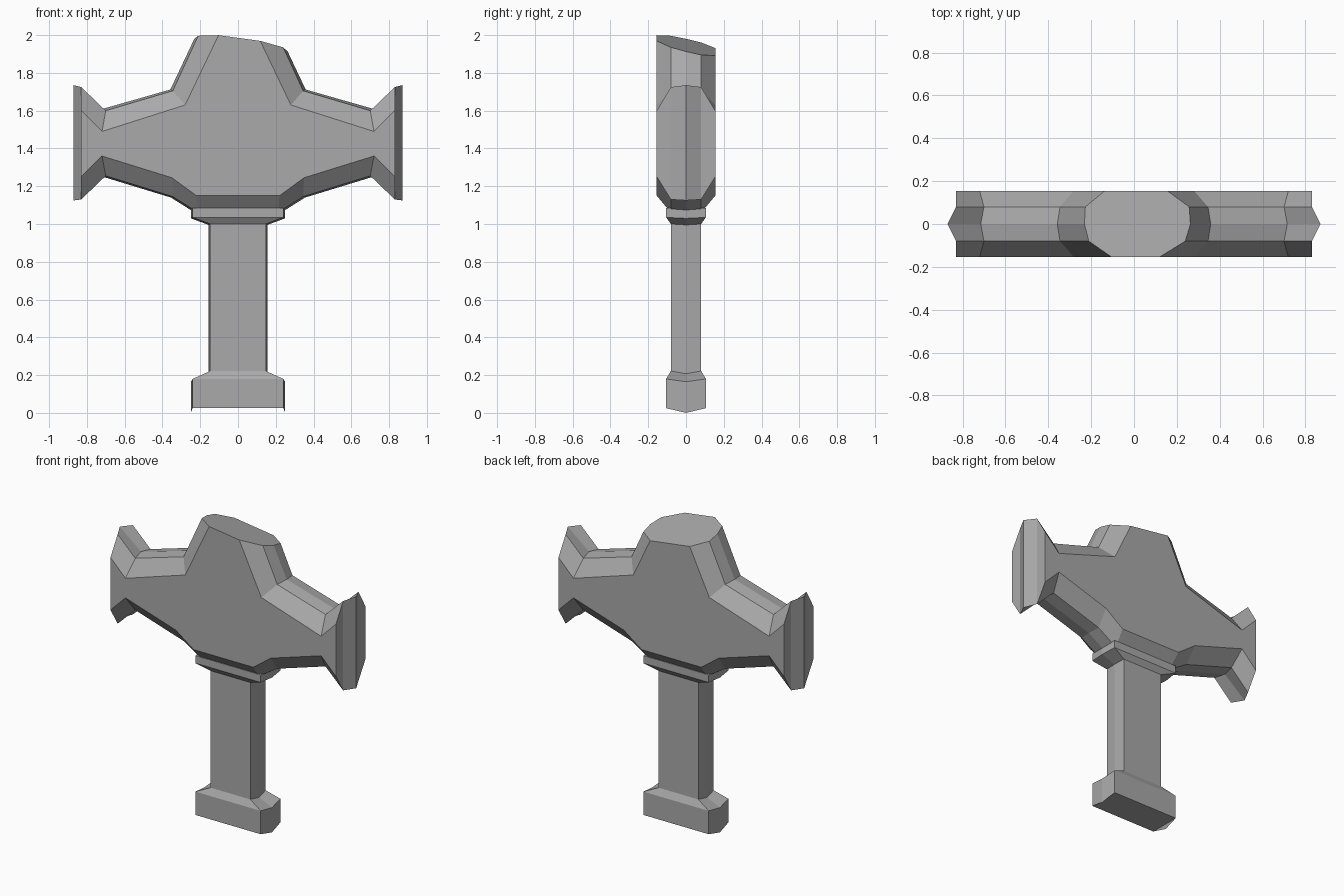
import bpy
import bmesh
from mathutils import Vector

if "Cube" in bpy.data.objects:
    bpy.data.objects.remove(bpy.data.objects["Cube"], do_unlink=True)

# Single plain grey
grey = bpy.data.materials.new("stone_grey")
grey.use_nodes = True
colour = (0.4, 0.4, 0.4, 1)
grey.diffuse_color = colour
grey.node_tree.nodes["Principled BSDF"].inputs["Base Color"].default_value = colour


def finish(bm, name):
    bmesh.ops.recalc_face_normals(bm, faces=bm.faces[:])
    mesh = bpy.data.meshes.new(name)
    bm.to_mesh(mesh)
    bm.free()
    mesh.materials.append(grey)
    obj = bpy.data.objects.new(name, mesh)
    bpy.context.collection.objects.link(obj)
    return obj


def bridge(bm, rings):
    """Join successive rings of vertices with quads."""
    for a, b in zip(rings, rings[1:]):
        n = len(a)
        for i in range(n):
            j = (i + 1) % n
            bm.faces.new((a[i], a[j], b[j], b[i]))


def hex_loft(name, sections):
    """Stack six-sided sections: (tip x, corner x, half depth, z, tip z)."""
    bm = bmesh.new()
    rings = []
    for tip, cx, d, z, tz in sections:
        pts = [(tip, 0, tz), (cx, d, z), (-cx, d, z),
               (-tip, 0, tz), (-cx, -d, z), (cx, -d, z)]
        rings.append([bm.verts.new(p) for p in pts])
    bridge(bm, rings)
    for r in (rings[0], rings[-1]):
        bm.faces.new((r[1], r[2], r[4], r[5]))
        bm.faces.new((r[0], r[1], r[5]))
        bm.faces.new((r[2], r[3], r[4]))
    return finish(bm, name)


# Hammer head: half outlines of the flat face, the chamfer and the centre ridge
face = [(.22, 1.15), (.35, 1.245), (.72, 1.36), (.83, 1.25),
        (.83, 1.60), (.72, 1.49), (.28, 1.63), (.055, 2.1)]
chamfer = [(.21, 1.06), (.345, 1.145), (.70, 1.255), (.83, 1.13),
           (.83, 1.725), (.70, 1.60), (.345, 1.705), (.163, 2.1)]
ridge = [(.22, 1.055), (.355, 1.14), (.715, 1.25), (.87, 1.125),
         (.87, 1.735), (.715, 1.61), (.358, 1.712), (.175, 2.1)]

bm = bmesh.new()
rings = []
for y, half in ((-.155, face), (-.08, chamfer), (0, ridge), (.08, chamfer), (.155, face)):
    outline = half + [(-x, z) for x, z in reversed(half)]
    rings.append([bm.verts.new((x, y, z)) for x, z in outline])
bridge(bm, rings)
bm.faces.new(rings[0])
bm.faces.new(rings[-1])
bmesh.ops.recalc_face_normals(bm, faces=bm.faces[:])

# Slanted cut across the crown
cut = bmesh.ops.bisect_plane(
    bm, geom=bm.verts[:] + bm.edges[:] + bm.faces[:],
    plane_co=Vector((0, 0, 1.949)), plane_no=Vector((.136, .235, 1)), clear_outer=True)
rim = [e for e in cut["geom_cut"] if isinstance(e, bmesh.types.BMEdge)]
bmesh.ops.edgeloop_fill(bm, edges=rim)
finish(bm, "hammer_head")

# Collar under the head
hex_loft("collar", [(.155, .147, .08, 1.0, .995), (.25, .24, .105, 1.035, 1.03),
                    (.25, .24, .105, 1.085, 1.085)])

# Handle shaft
hex_loft("handle", [(.155, .147, .08, .2, .2), (.155, .147, .08, 1.01, 1.01)])

# Pommel with drooping end tips
hex_loft("pommel", [(.25, .24, .105, .025, 0), (.25, .24, .105, .18, .165),
                    (.155, .147, .08, .222, .207)])
